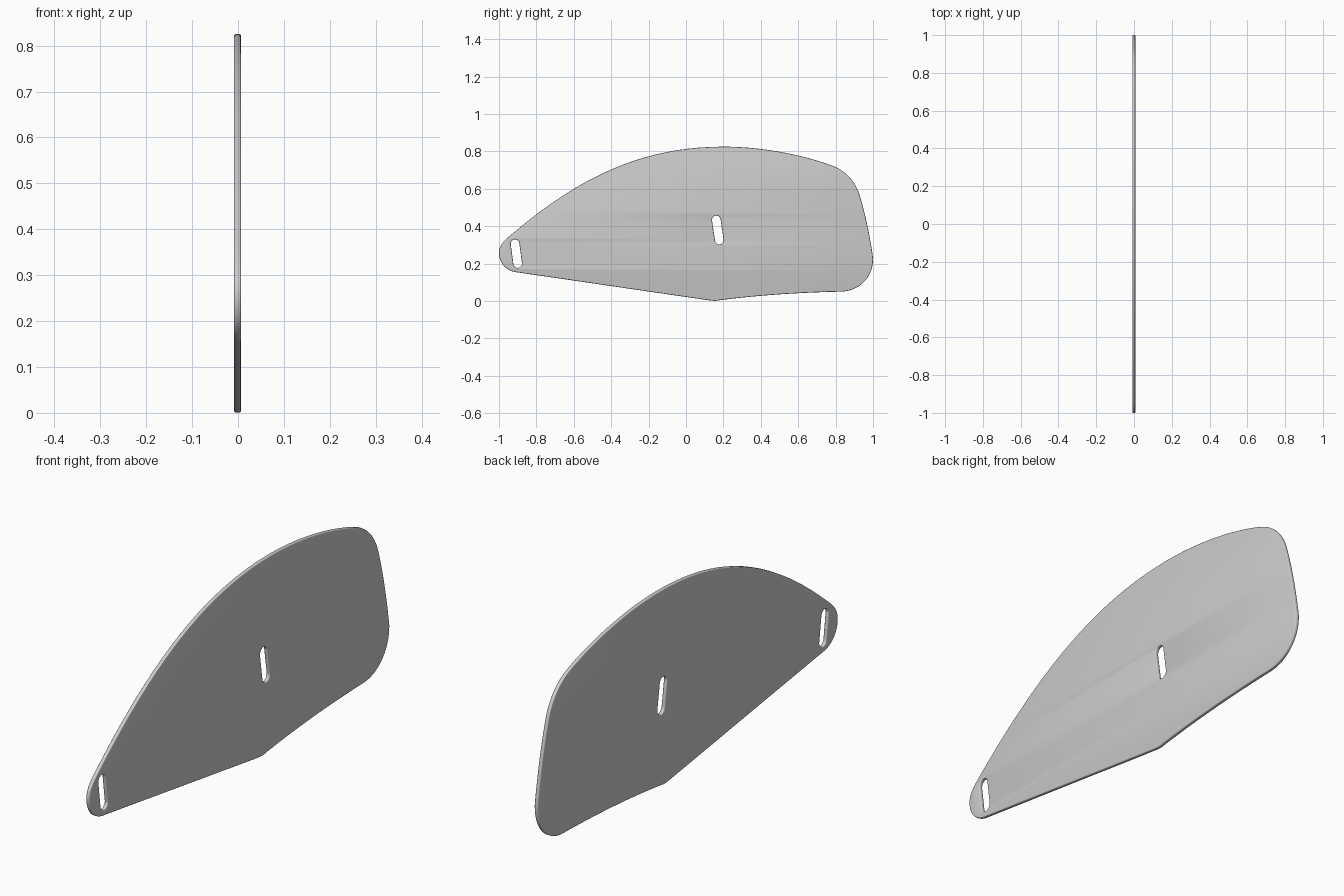
import bpy
import math
from mathutils import Vector

if "Cube" in bpy.data.objects:
    bpy.data.objects.remove(bpy.data.objects["Cube"])

HALF, BEVEL = 0.008, 0.004

curve = bpy.data.curves.new("plate", 'CURVE')
curve.dimensions = '2D'
curve.fill_mode = 'BOTH'
curve.resolution_u = 20
curve.extrude = HALF - BEVEL
curve.bevel_depth = BEVEL
curve.bevel_resolution = 2
curve.offset = -BEVEL


def add_loop(nodes):
    """Closed bezier loop; each node is (handle in, point, handle out)."""
    sp = curve.splines.new('BEZIER')
    sp.bezier_points.add(len(nodes) - 1)
    for bp, (a, p, b) in zip(sp.bezier_points, nodes):
        bp.handle_left_type = bp.handle_right_type = 'FREE'
        bp.handle_left, bp.co, bp.handle_right = [(q[0], q[1], 0) for q in (a, p, b)]
    sp.use_cyclic_u = True


def add_slot(top, bottom, r):
    """Slot with rounded ends between two centres."""
    t, b = Vector(top), Vector(bottom)
    d = (t - b).normalized()
    s = Vector((d.y, -d.x))
    k = 0.5523 * r
    nodes = []
    for c, u in ((t, 1), (b, -1)):
        D, S = d * u, s * u
        nodes += [(c - S * r - D * k, c - S * r, c - S * r + D * k),
                  (c + D * r - S * k, c + D * r, c + D * r + S * k),
                  (c + S * r + D * k, c + S * r, c + S * r - D * k)]
    add_loop(nodes)


# Outer outline, drawn in (y, z)
add_loop([
    ((-0.22, 0.825), (0.2, 0.825), (0.40, 0.825)),
    ((0.62, 0.785), (0.79, 0.72), (0.85, 0.695)),
    ((0.895, 0.65), (0.922, 0.585), (0.957, 0.48)),
    ((0.985, 0.34), (1.0, 0.23), (1.003, 0.13)),
    ((0.93, 0.053), (0.83, 0.05), (0.60, 0.045)),
    ((0.38, 0.03), (0.18, 0.004), (0.16, 0.0)),
    ((0.15, 0.0), (0.12, 0.004), (-0.22, 0.053)),
    ((-0.57, 0.105), (-0.91, 0.154), (-0.965, 0.163)),
    ((-1.0, 0.205), (-1.0, 0.257), (-1.0, 0.295)),
    ((-0.975, 0.32), (-0.94, 0.35), (-0.56, 0.675)),
])

# Strap slots
add_slot((-0.914, 0.306), (-0.900, 0.200), 0.023)
add_slot((0.162, 0.433), (0.178, 0.326), 0.023)

plate = bpy.data.objects.new("plate", curve)
bpy.context.collection.objects.link(plate)
plate.rotation_euler = (math.pi / 2, 0, math.pi / 2)
plate.location.x = -0.001

# Turn into a smooth-edged mesh
bpy.context.view_layer.objects.active = plate
plate.select_set(True)
bpy.ops.object.convert(target='MESH')
bpy.ops.object.mode_set(mode='EDIT')
bpy.ops.mesh.select_all(action='SELECT')
bpy.ops.mesh.remove_doubles(threshold=0.0001)
bpy.ops.mesh.normals_make_consistent(inside=False)
bpy.ops.object.mode_set(mode='OBJECT')
bpy.ops.object.shade_smooth_by_angle(angle=math.radians(35))
